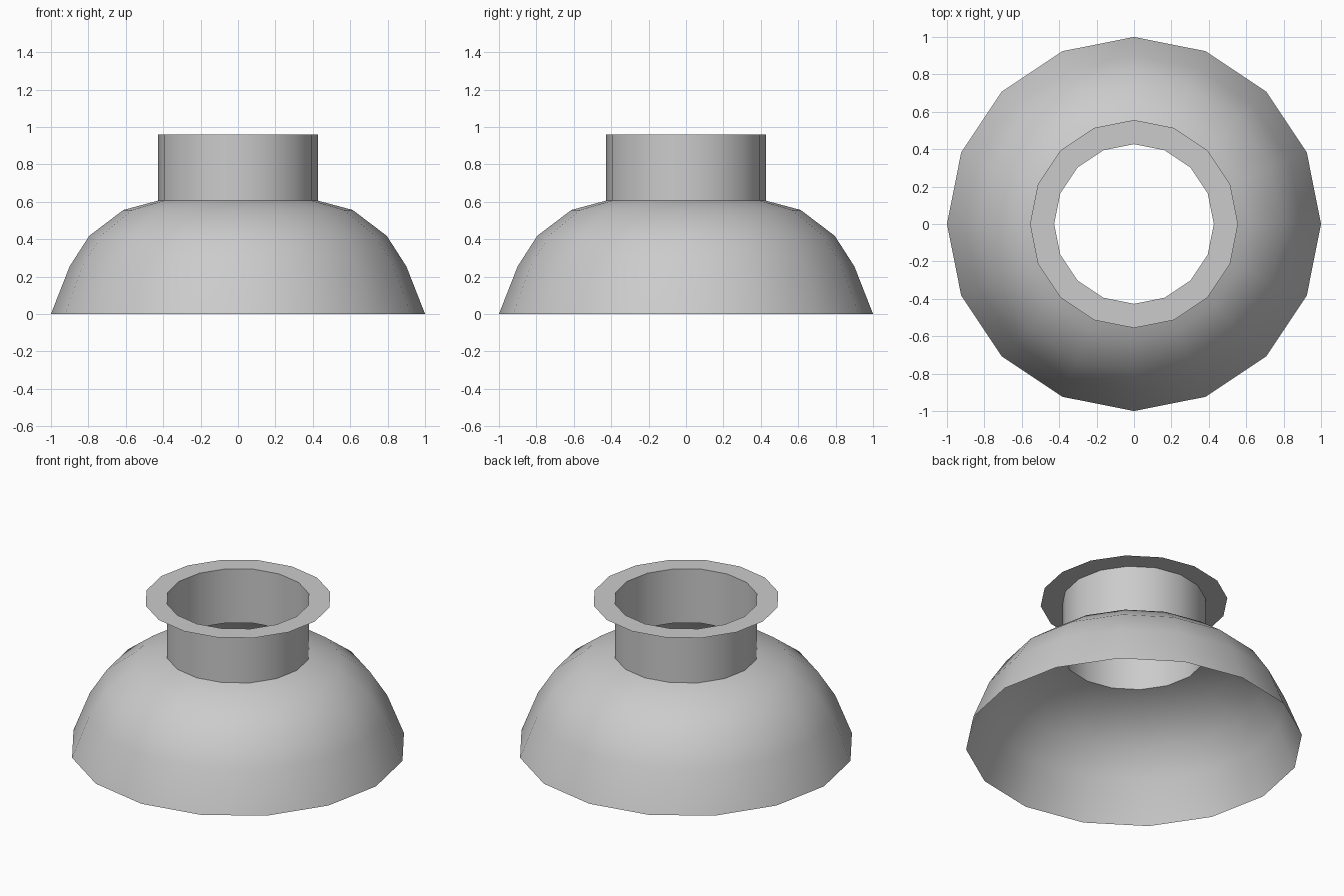
import bpy, bmesh, math

if "Cube" in bpy.data.objects:
    bpy.data.objects.remove(bpy.data.objects["Cube"])

SIDES = 16


def lathe(name, profile):
    """Revolve an open (radius, height) profile around z."""
    bm = bmesh.new()
    rings = []
    for r, z in profile:
        rings.append([bm.verts.new((r * math.cos(2 * math.pi * i / SIDES),
                                    r * math.sin(2 * math.pi * i / SIDES), z))
                      for i in range(SIDES)])
    for lower, upper in zip(rings, rings[1:]):
        for i in range(SIDES):
            j = (i + 1) % SIDES
            bm.faces.new((lower[i], lower[j], upper[j], upper[i]))
    mesh = bpy.data.meshes.new(name)
    bm.to_mesh(mesh)
    bm.free()
    obj = bpy.data.objects.new(name, mesh)
    bpy.context.collection.objects.link(obj)
    bpy.ops.object.select_all(action='DESELECT')
    bpy.context.view_layer.objects.active = obj
    obj.select_set(True)
    bpy.ops.object.shade_smooth_by_angle(angle=math.radians(40))
    return obj


# Open dome shell
lathe("dome", [(1.0, 0), (0.9, 0.255), (0.795, 0.418), (0.613, 0.556), (0.427, 0.606)])

# Straight neck
lathe("neck", [(0.427, 0.606), (0.427, 0.96)])

# Thin flat rim, facing up
lathe("rim", [(0.556, 0.96), (0.427, 0.96)])
